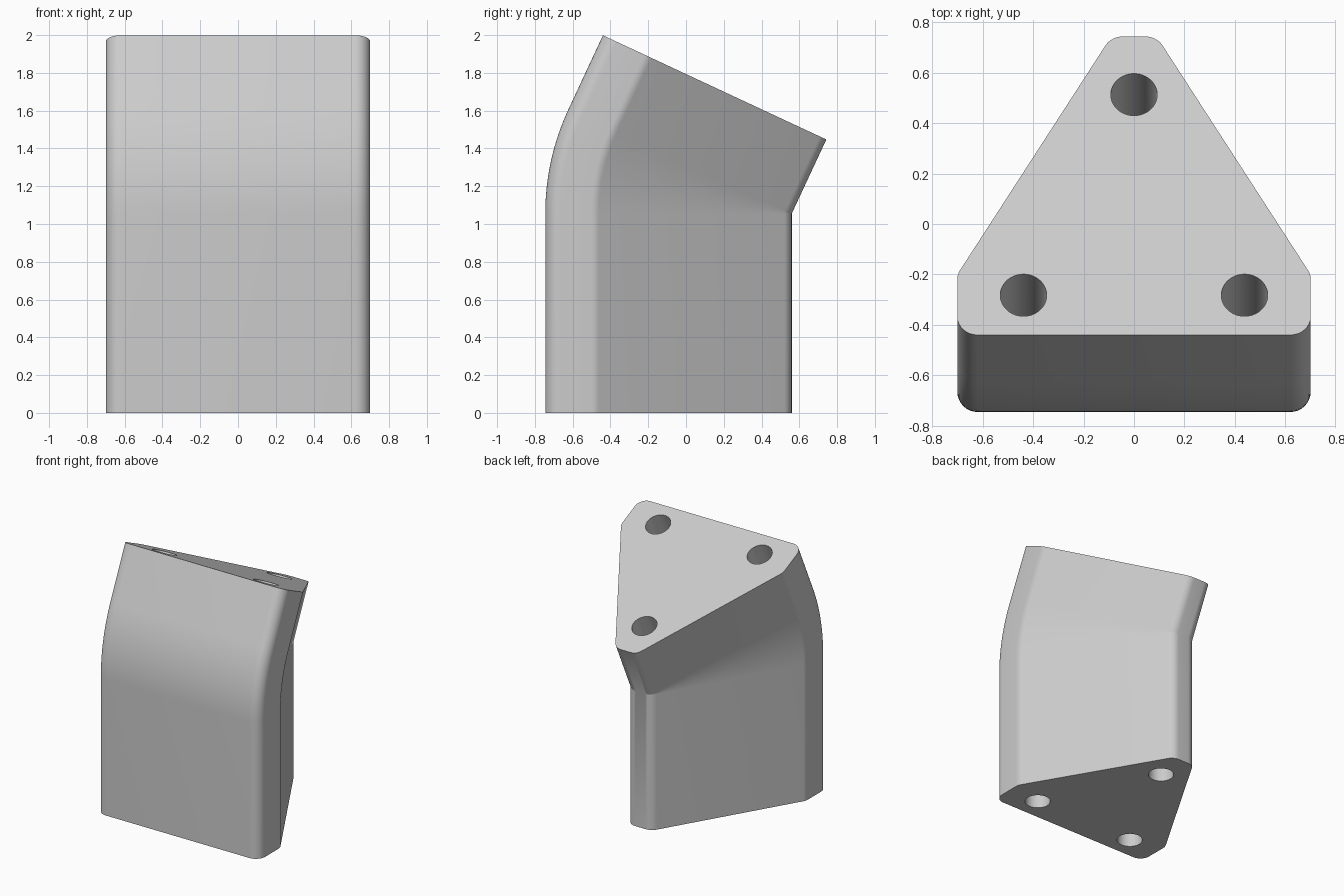
import bpy, bmesh, math
from mathutils import Vector, Matrix

cube = bpy.data.objects.get("Cube")
if cube:
    bpy.data.objects.remove(cube, do_unlink=True)

# Main dimensions
HALF_W, TIP_W = 0.70, 0.09
FRONT, SHOULDER, BACK = -0.745, -0.48, 0.56
FILLET, HOLE_R = 0.08, 0.092
BEND_Z, BEND, TOP_LEN = 1.055, math.radians(25), 0.433
BEND_STEPS = 16


def fillet(prev, corner, nxt, radius, steps):
    """Points of a round between two edges that meet at a corner."""
    a, b = (prev - corner).normalized(), (nxt - corner).normalized()
    half = a.angle(b) / 2
    centre = corner + (a + b).normalized() * radius / math.sin(half)
    start = corner + a * radius / math.tan(half) - centre
    turn = math.pi - 2 * half
    return [centre + Matrix.Rotation(turn * i / steps, 2) @ start
            for i in range(steps + 1)]


def body_outline():
    """Blunt triangle, counterclockwise, with rounded front corners."""
    corners = [Vector(p) for p in (
        (-HALF_W, FRONT), (HALF_W, FRONT), (HALF_W, SHOULDER),
        (TIP_W, BACK), (-TIP_W, BACK), (-HALF_W, SHOULDER))]
    points = []
    for i, c in enumerate(corners):
        if c.y == BACK:
            points.append(c)
        else:
            points += fillet(corners[i - 1], c, corners[(i + 1) % 6], FILLET, 8)
    return points


def hole_outline(x, y, sides=48):
    """Circle, clockwise so that its walls face inward."""
    return [Vector((x + HOLE_R * math.cos(t), y + HOLE_R * math.sin(t)))
            for t in (-math.tau * i / sides for i in range(sides))]


def stations():
    """Transforms along the path: straight, bent about the back edge, straight."""
    pivot = Matrix.Translation((0, BACK, BEND_Z))
    result = [Matrix.Translation((0, 0, 0))]
    for i in range(BEND_STEPS + 1):
        turn = Matrix.Rotation(-BEND * i / BEND_STEPS, 4, 'X')
        result.append(pivot @ turn @ Matrix.Translation((0, -BACK, 0)))
    result.append(result[-1] @ Matrix.Translation((0, 0, TOP_LEN)))
    return result


def sweep(bm, outline, path):
    """Skin an outline along the path; return its first and last rings."""
    rings = [[bm.verts.new(m @ p.to_3d()) for p in outline] for m in path]
    n = len(outline)
    for low, high in zip(rings, rings[1:]):
        for i in range(n):
            j = (i + 1) % n
            bm.faces.new((low[i], low[j], high[j], high[i]))
    return rings[0], rings[-1]


# Bent body with three bores that follow the bend
bm = bmesh.new()
path = stations()
outlines = [body_outline(), hole_outline(0, 0.306),
            hole_outline(-0.438, -0.571), hole_outline(0.438, -0.571)]
ends = [sweep(bm, outline, path) for outline in outlines]

# End faces around the bores
for side, normal in ((0, Vector((0, 0, -1))),
                     (1, path[-1].to_3x3() @ Vector((0, 0, 1)))):
    edges = []
    for loops in ends:
        ring = loops[side]
        edges += [bm.edges.get((ring[i - 1], ring[i])) for i in range(len(ring))]
    bmesh.ops.triangle_fill(bm, edges=edges, use_beauty=True, normal=normal)

bmesh.ops.remove_doubles(bm, verts=bm.verts, dist=1e-5)
bmesh.ops.recalc_face_normals(bm, faces=bm.faces)

mesh = bpy.data.meshes.new("bent_body")
bm.to_mesh(mesh)
bm.free()
body = bpy.data.objects.new("bent_body", mesh)
bpy.context.collection.objects.link(body)

# Plain grey material
grey = bpy.data.materials.new("light_grey")
grey.use_nodes = True
colour = (0.6, 0.6, 0.6, 1)
grey.diffuse_color = colour
grey.node_tree.nodes["Principled BSDF"].inputs["Base Color"].default_value = colour
mesh.materials.append(grey)

bpy.ops.object.select_all(action='DESELECT')
body.select_set(True)
bpy.context.view_layer.objects.active = body
bpy.ops.object.shade_smooth_by_angle(angle=math.radians(20))
